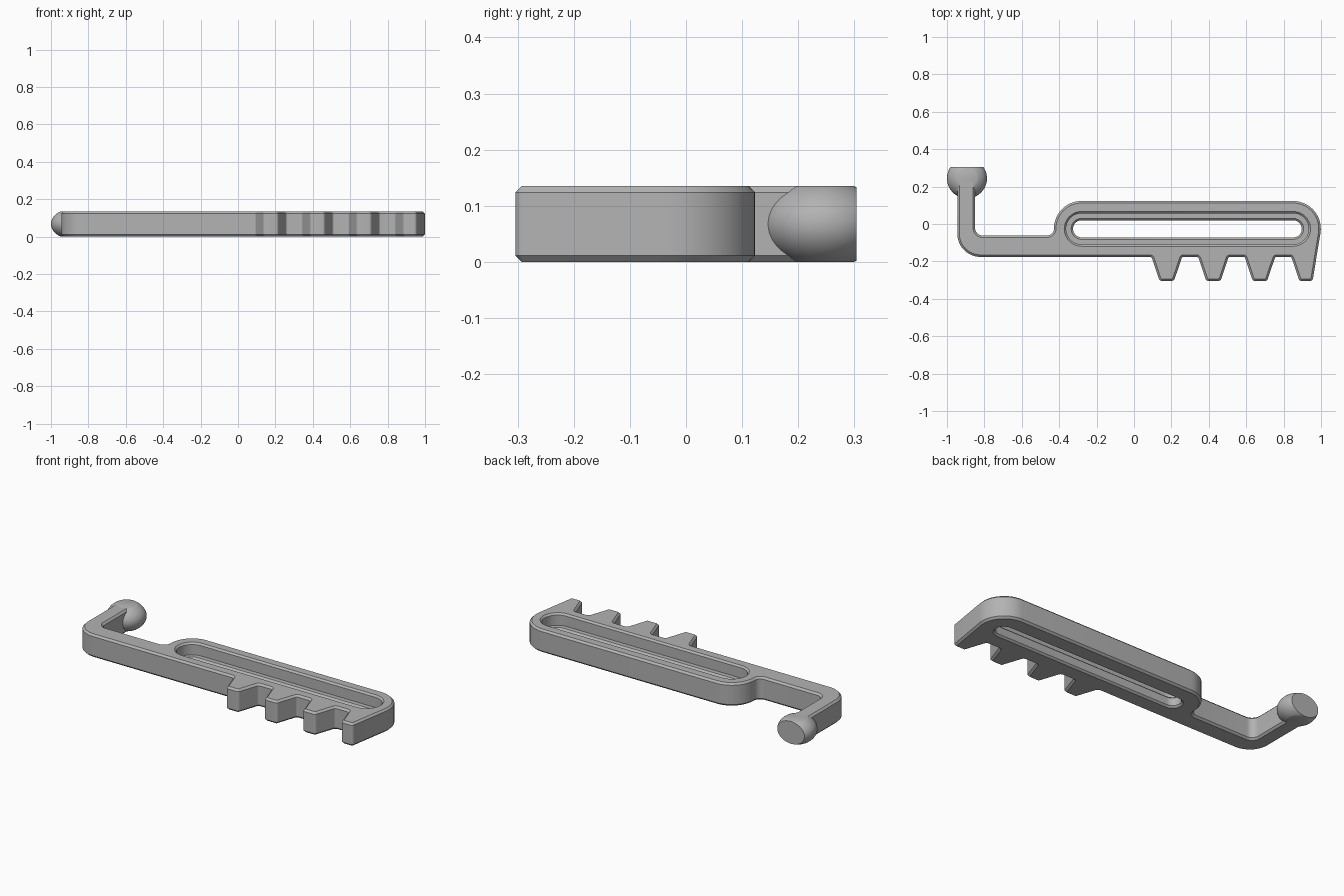
import bpy, bmesh
from math import sin, cos, tan, pi, radians
from mathutils import Vector

cube = bpy.data.objects.get("Cube")
if cube:
    bpy.data.objects.remove(cube, do_unlink=True)

HEIGHT = 0.135
CHAMFER = 0.011

grey = bpy.data.materials.new("plain grey")
grey.use_nodes = True
grey.diffuse_color = (0.45, 0.45, 0.45, 1)
grey.node_tree.nodes["Principled BSDF"].inputs["Base Color"].default_value = (0.45, 0.45, 0.45, 1)


def make_object(name, bm):
    bmesh.ops.recalc_face_normals(bm, faces=bm.faces)
    mesh = bpy.data.meshes.new(name)
    bm.to_mesh(mesh)
    bm.free()
    obj = bpy.data.objects.new(name, mesh)
    bpy.context.collection.objects.link(obj)
    mesh.materials.append(grey)
    return obj


def smooth(obj):
    bpy.ops.object.select_all(action='DESELECT')
    obj.select_set(True)
    bpy.context.view_layer.objects.active = obj
    bpy.ops.object.shade_smooth_by_angle(angle=radians(25))


def fillet(corners):
    """Round each (x, y, radius) corner of a polygon."""
    out = []
    for i, (x, y, r) in enumerate(corners):
        p = Vector((x, y))
        if r == 0:
            out.append(p)
            continue
        a = (Vector(corners[i - 1][:2]) - p).normalized()
        b = (Vector(corners[(i + 1) % len(corners)][:2]) - p).normalized()
        half = a.angle(b) / 2
        centre = p + (a + b).normalized() * (r / sin(half))
        start = p + a * (r / tan(half)) - centre
        end = p + b * (r / tan(half)) - centre
        sweep = pi - 2 * half
        steps = max(3, round(sweep / radians(7.5)))
        for k in range(steps + 1):
            t = k / steps
            out.append(centre + (start * sin((1 - t) * sweep) + end * sin(t * sweep)) / sin(sweep))
    return out


def stadium(x0, x1, y, r, n=20):
    right = [(x1 + r * sin(pi * k / n), y - r * cos(pi * k / n)) for k in range(n + 1)]
    left = [(x0 - r * sin(pi * k / n), y + r * cos(pi * k / n)) for k in range(n + 1)]
    return right + left


# Body outline: arm, bar, slotted head and rack teeth, counter-clockwise
outline = [(-0.945, 0.24, 0), (-0.945, -0.176, 0.125)]
for i in range(3):
    x = 0.094 + 0.249 * i
    outline += [(x, -0.176, 0.012), (x + 0.043, -0.304, 0.016),
                (x + 0.120, -0.304, 0.016), (x + 0.163, -0.176, 0.012)]
outline += [(0.841, -0.176, 0.012), (0.884, -0.304, 0.016), (0.955, -0.304, 0.016),
            (1.025, 0.123, 0.148), (-0.428, 0.123, 0.147),
            (-0.428, -0.061, 0.036), (-0.850, -0.061, 0.04), (-0.850, 0.24, 0)]

bm = bmesh.new()
base = bm.faces.new([bm.verts.new((p.x, p.y, 0)) for p in fillet(outline)])
top = bmesh.ops.extrude_face_region(bm, geom=[base], use_keep_orig=True)
bmesh.ops.translate(bm, vec=(0, 0, HEIGHT), verts=[g for g in top["geom"] if isinstance(g, bmesh.types.BMVert)])
bmesh.ops.recalc_face_normals(bm, faces=bm.faces)
rims = [e for e in bm.edges if abs(e.verts[0].co.z - e.verts[1].co.z) < 1e-5]
bmesh.ops.bevel(bm, geom=rims, offset=CHAMFER, segments=1, affect='EDGES', clamp_overlap=False)
body = make_object("toothed_body", bm)

# Stepped slot cutter: narrow through slot, ledge, wide chamfered recess
sections = [(-0.01, 0.066), (0.01, 0.046), (0.055, 0.046), (0.065, 0.056),
            (0.065, 0.083), (0.125, 0.083), (0.145, 0.103)]
bm = bmesh.new()
rings = [[bm.verts.new((x, y, z)) for x, y in stadium(-0.28, 0.851, -0.026, r)] for z, r in sections]
for low, high in zip(rings, rings[1:]):
    for i in range(len(low)):
        bm.faces.new((low[i - 1], low[i], high[i], high[i - 1]))
bm.faces.new(rings[0])
bm.faces.new(rings[-1])
cutter = make_object("slot_cutter", bm)
cutter.hide_render = True

cut = body.modifiers.new("slot", 'BOOLEAN')
cut.operation = 'DIFFERENCE'
cut.solver = 'EXACT'
cut.object = cutter
bpy.context.view_layer.objects.active = body
bpy.ops.object.modifier_apply(modifier=cut.name)
bpy.data.objects.remove(cutter, do_unlink=True)
smooth(body)

# Rounded knob, trimmed flat on top, underneath and at its back end
bm = bmesh.new()
bmesh.ops.create_uvsphere(bm, u_segments=48, v_segments=32, radius=1)
bmesh.ops.scale(bm, vec=(0.107, 0.107, 0.079), verts=bm.verts)
bmesh.ops.translate(bm, vec=(-0.893, 0.244, HEIGHT / 2), verts=bm.verts)
for point, normal in [((0, 0, HEIGHT), (0, 0, 1)), ((0, 0, 0), (0, 0, -1)), ((0, 0.304, 0), (0, 1, 0))]:
    cutline = bmesh.ops.bisect_plane(bm, geom=bm.verts[:] + bm.edges[:] + bm.faces[:],
                                     plane_co=point, plane_no=normal, clear_outer=True)
    bmesh.ops.holes_fill(bm, edges=[e for e in bm.edges if e.is_boundary], sides=0)
smooth(make_object("end_knob", bm))
